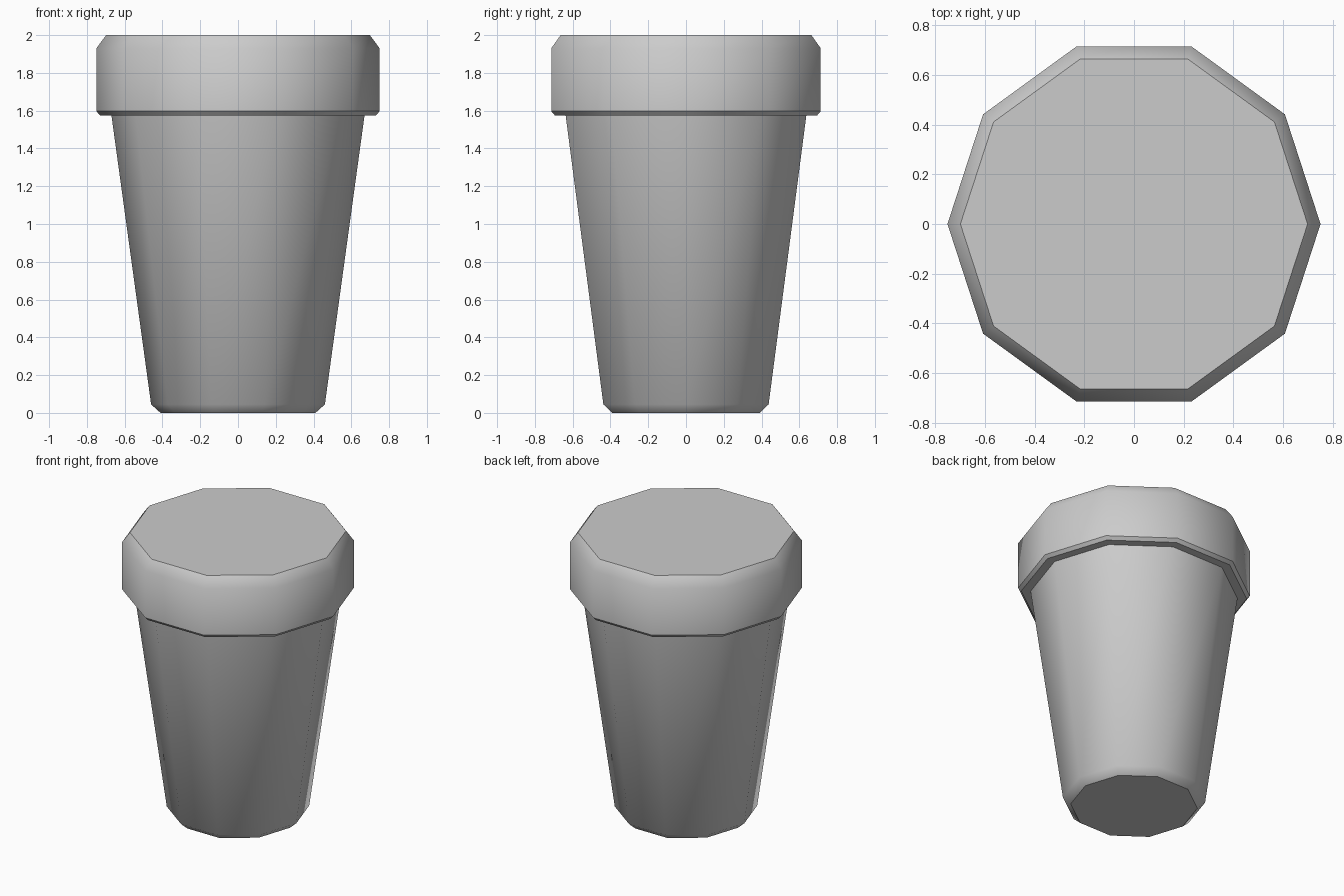
import bpy
import bmesh
from math import cos, sin, tau, radians

SIDES = 10

cube = bpy.data.objects.get("Cube")
if cube:
    bpy.data.objects.remove(cube, do_unlink=True)

grey = bpy.data.materials.new("light grey")
grey.use_nodes = True
colour = (0.6, 0.6, 0.6, 1)
grey.diffuse_color = colour
grey.node_tree.nodes["Principled BSDF"].inputs["Base Color"].default_value = colour


def turned_part(name, profile, sharp_rings):
    """Closed ten-sided solid from (radius, height) pairs, bottom to top."""
    bm = bmesh.new()
    rings = []
    for r, z in profile:
        rings.append([bm.verts.new((r * cos(tau * i / SIDES), r * sin(tau * i / SIDES), z))
                      for i in range(SIDES)])
    for low, high in zip(rings, rings[1:]):
        for i in range(SIDES):
            j = (i + 1) % SIDES
            bm.faces.new((low[i], low[j], high[j], high[i])).smooth = True
    bm.faces.new(reversed(rings[0]))
    bm.faces.new(rings[-1])
    # Crisp rims, soft sides
    for k in sharp_rings:
        for i in range(SIDES):
            bm.edges.get((rings[k][i], rings[k][(i + 1) % SIDES])).smooth = False
    mesh = bpy.data.meshes.new(name)
    bm.to_mesh(mesh)
    bm.free()
    mesh.materials.append(grey)
    obj = bpy.data.objects.new(name, mesh)
    bpy.context.collection.objects.link(obj)
    return obj


# Tapered cup with a chamfered foot
turned_part("cup_body", [(0.41, 0), (0.46, 0.045), (0.672, 1.59)], (0, 2))

# Wide lid with a chamfered top and a small lower chamfer
turned_part("lid", [(0.73, 1.575), (0.75, 1.597), (0.75, 1.93), (0.698, 2)], (0, 1, 3))
